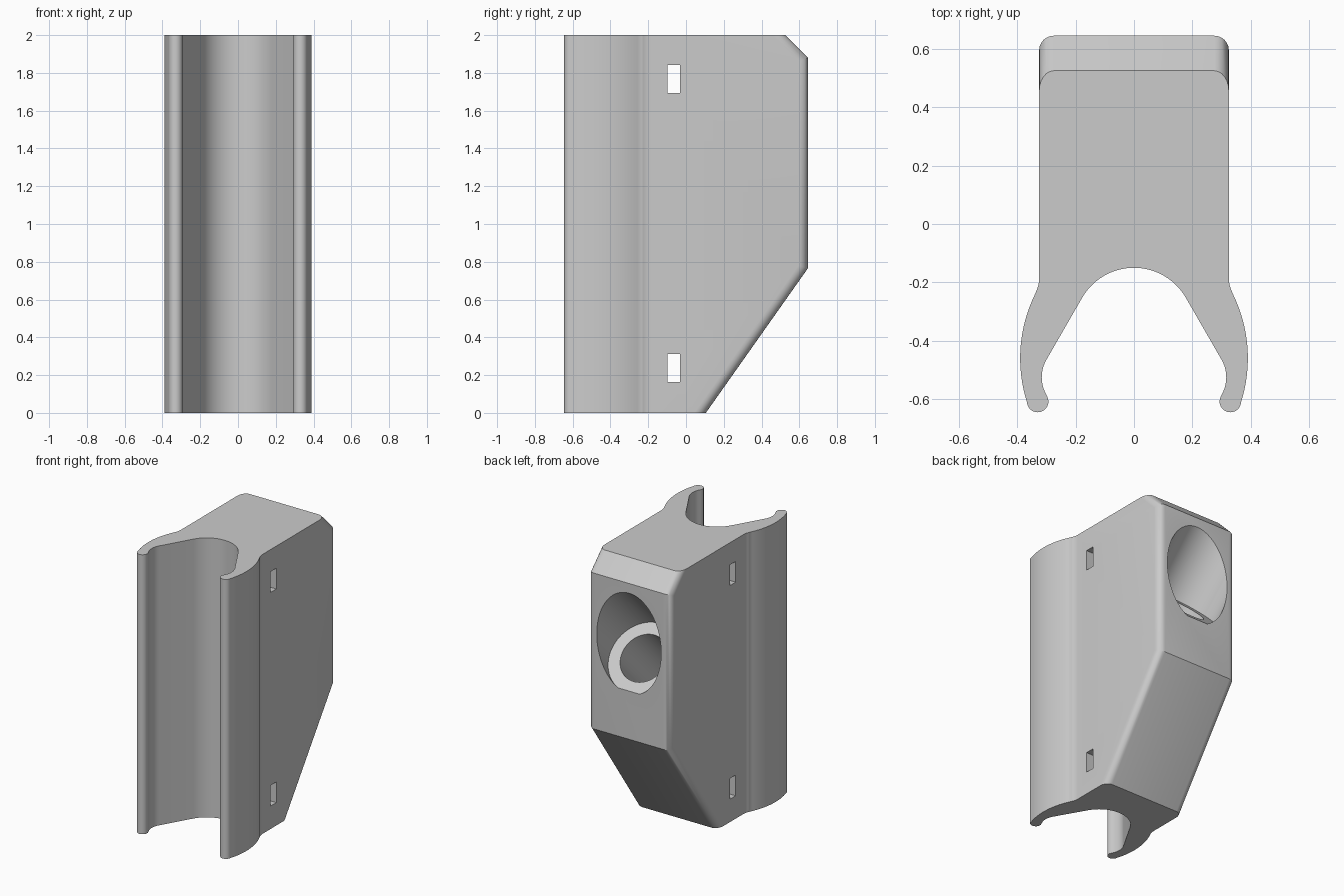
import bpy, bmesh
from math import cos, sin, radians
from mathutils import Matrix, Vector

if "Cube" in bpy.data.objects:
    bpy.data.objects.remove(bpy.data.objects["Cube"], do_unlink=True)

# Single grey material
grey = bpy.data.materials.new("plain grey")
grey.use_nodes = True
colour = (0.6, 0.6, 0.6, 1)
grey.diffuse_color = colour
grey.node_tree.nodes["Principled BSDF"].inputs["Base Color"].default_value = colour

HALF, BACK, HEIGHT = 0.325, 0.645, 2.0


def arc(cx, cy, r, start, end, steps):
    angles = [radians(start + (end - start) * i / steps) for i in range(steps + 1)]
    return [(cx + r * cos(a), cy + r * sin(a)) for a in angles]


def make_object(name, bm):
    bmesh.ops.recalc_face_normals(bm, faces=bm.faces)
    mesh = bpy.data.meshes.new(name)
    bm.to_mesh(mesh)
    bm.free()
    mesh.materials.append(grey)
    obj = bpy.data.objects.new(name, mesh)
    bpy.context.collection.objects.link(obj)
    return obj


def cut_plane(bm, point, normal):
    cut = bmesh.ops.bisect_plane(bm, geom=bm.verts[:] + bm.edges[:] + bm.faces[:],
                                 plane_co=point, plane_no=normal, clear_outer=True)
    edges = [e for e in cut["geom_cut"] if isinstance(e, bmesh.types.BMEdge)]
    bmesh.ops.holes_fill(bm, edges=edges, sides=0)


# Half outline: flank, hooked arm with round tip, then the channel
half = [(HALF, BACK)]
half += arc(0.435, -0.185, 0.11, 180, 206.7, 6)
half += arc(-0.11, -0.46, 0.5, 26.7, -17.4, 16)
half += arc(0.33, -0.608, 0.037, -17.4, -210, 14)
half += arc(0.196, -0.525, 0.12, -30, 30, 10)
half += arc(0, -0.355, 0.205, 30, 90, 16)
half[-1] = (0, half[-1][1])
outline = half + [(-x, y) for x, y in reversed(half[:-1])]

# Extruded body
bm = bmesh.new()
base = bm.faces.new([bm.verts.new((x, y, 0)) for x, y in outline])
top = bmesh.ops.extrude_face_region(bm, geom=[base])["geom"]
bmesh.ops.translate(bm, vec=(0, 0, HEIGHT),
                    verts=[v for v in top if isinstance(v, bmesh.types.BMVert)])
bmesh.ops.recalc_face_normals(bm, faces=bm.faces)

# Sloped underside and top back chamfer
cut_plane(bm, (0, BACK, 0.765), (0, 0.765, -0.54))
cut_plane(bm, (0, BACK, 1.88), (0, 1, 1))
bmesh.ops.recalc_face_normals(bm, faces=bm.faces)
bm.normal_update()

# Rounded edges between the flanks and the back faces
rounded = [e for e in bm.edges
           if all(abs(abs(v.co.x) - HALF) < 1e-4 and v.co.y > 0.05 for v in e.verts)
           and any(f.normal.y > 0.3 for f in e.link_faces)
           and any(abs(f.normal.x) > 0.9 for f in e.link_faces)]
bmesh.ops.bevel(bm, geom=rounded, offset=0.05, segments=6, profile=0.5, affect="EDGES")
body = make_object("clip_holder_body", bm)


def cylinder_cutter(name, centre, radius, near, far):
    # Axis climbs backward at forty-five degrees
    bm = bmesh.new()
    bmesh.ops.create_cone(bm, cap_ends=True, segments=72, radius1=radius,
                          radius2=radius, depth=far - near)
    move = (Matrix.Translation(Vector(centre)) @ Matrix.Rotation(radians(-45), 4, "X")
            @ Matrix.Translation((0, 0, (near + far) / 2)))
    bmesh.ops.transform(bm, matrix=move, verts=bm.verts)
    return make_object(name, bm)


def slot_cutter(name, z):
    bm = bmesh.new()
    bmesh.ops.create_cube(bm, size=1)
    bmesh.ops.scale(bm, vec=(1, 0.066, 0.148), verts=bm.verts)
    bmesh.ops.translate(bm, vec=(0, -0.064, z), verts=bm.verts)
    return make_object(name, bm)


# Stepped slanting bore and strap slots
shoulder = (0, 0.475, 1.28)
cutters = [cylinder_cutter("wide_bore_cutter", shoulder, 0.255, 0, 0.7),
           cylinder_cutter("narrow_bore_cutter", shoulder, 0.17, -0.6, 0.1),
           slot_cutter("upper_slot_cutter", 1.767),
           slot_cutter("lower_slot_cutter", 0.238)]
bpy.context.view_layer.objects.active = body
for cutter in cutters:
    mod = body.modifiers.new(cutter.name, "BOOLEAN")
    mod.operation = "DIFFERENCE"
    mod.solver = "EXACT"
    mod.object = cutter
    bpy.ops.object.modifier_apply(modifier=mod.name)
    bpy.data.objects.remove(cutter, do_unlink=True)

bpy.ops.object.select_all(action="DESELECT")
body.select_set(True)
bpy.ops.object.shade_smooth_by_angle(angle=radians(30))
